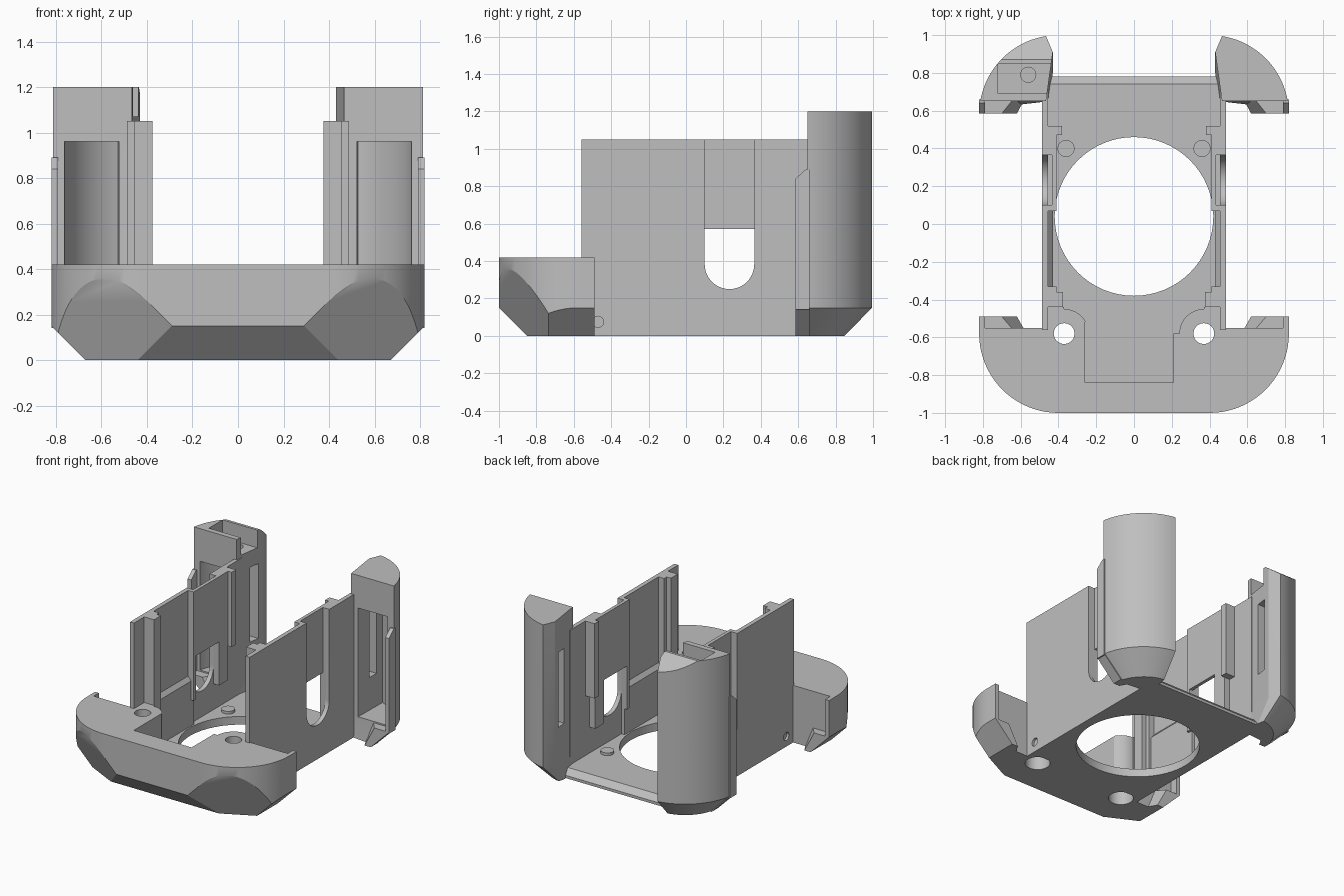
import bpy, bmesh, math
from mathutils import Vector

cube = bpy.data.objects.get("Cube")
if cube:
    bpy.data.objects.remove(cube, do_unlink=True)

GREY = (0.52, 0.52, 0.52, 1)
mat = bpy.data.materials.new("plain grey")
mat.use_nodes = True
mat.diffuse_color = GREY
mat.node_tree.nodes["Principled BSDF"].inputs["Base Color"].default_value = GREY
mat.node_tree.nodes["Principled BSDF"].inputs["Roughness"].default_value = 0.6


def arc(cx, cy, r, a0, a1, n=20):
    angles = [math.radians(a0 + (a1 - a0) * i / n) for i in range(n + 1)]
    return [(cx + r * math.cos(a), cy + r * math.sin(a)) for a in angles]


def circle(cx, cy, r, n=32):
    return arc(cx, cy, r, 0, 360, n)[:-1]


def rect(x0, x1, y0, y1):
    return [(x0, y0), (x1, y0), (x1, y1), (x0, y1)]


def loft(name, layers, side=1, axis="z", planes=()):
    """Stack outlines along an axis, mirror by side, then slice by planes."""
    bm = bmesh.new()
    rings = []
    for h, pts in layers:
        if axis == "z":
            co = [(side * a, b, h) for a, b in pts]
        else:
            co = [(side * h, a, b) for a, b in pts]
        rings.append([bm.verts.new(c) for c in co])
    n = len(rings[0])
    for low, high in zip(rings, rings[1:]):
        for i in range(n):
            j = (i + 1) % n
            bm.faces.new((low[i], low[j], high[j], high[i]))
    bm.faces.new(rings[0])
    bm.faces.new(rings[-1])
    for point, normal in planes:
        geom = bm.verts[:] + bm.edges[:] + bm.faces[:]
        res = bmesh.ops.bisect_plane(bm, geom=geom, dist=1e-5, plane_co=Vector(point),
                                     plane_no=Vector(normal), clear_outer=True)
        edges = [e for e in res["geom_cut"] if isinstance(e, bmesh.types.BMEdge)]
        bmesh.ops.edgenet_fill(bm, edges=edges)
    bmesh.ops.recalc_face_normals(bm, faces=bm.faces[:])
    mesh = bpy.data.meshes.new(name)
    bm.to_mesh(mesh)
    bm.free()
    mesh.materials.append(mat)
    obj = bpy.data.objects.new(name, mesh)
    bpy.context.collection.objects.link(obj)
    return obj


def activate(obj):
    bpy.ops.object.select_all(action="DESELECT")
    obj.select_set(True)
    bpy.context.view_layer.objects.active = obj


def cut(obj, layers, side=1, axis="z"):
    cutter = loft("cutter", layers, side, axis)
    cutter.hide_render = True
    mod = obj.modifiers.new("cut", "BOOLEAN")
    mod.operation = "DIFFERENCE"
    mod.solver = "EXACT"
    mod.object = cutter
    activate(obj)
    bpy.ops.object.modifier_apply(modifier=mod.name)
    bpy.data.objects.remove(cutter, do_unlink=True)


parts = []

# Base plate with a large round opening and a bevelled rear edge
plate = loft("base_plate", [(0, rect(-.47, .47, -.5, .78)), (.02, rect(-.47, .47, -.5, .78)),
                            (.06, rect(-.47, .47, -.5, .74))])
cut(plate, [(-.1, circle(0, .04, .42, 64)), (.2, circle(0, .04, .42, 64))])
parts.append(plate)

# Front bumper: rounded block, sliced underneath at front, sides and corners
half = arc(.40, -.58, .42, -90, 0) + [(.82, -.49), (.79, -.49), (.79, -.55),
                                      (.47, -.55), (.47, -.44)]
outline = half + [(-x, y) for x, y in reversed(half)]
slices = [((0, -.85, 0), (0, -1, -1))]
for s in (1, -1):
    slices += [((s * .67, 0, 0), (s, 0, -1)), ((s * .44, -.85, 0), (s, -2, -1))]
bumper = loft("front_bumper", [(0, outline), (.42, outline)], planes=slices)

# Open pocket behind the bumper, with rounded screw bosses either side
pocket = ([(-.26, -.84), (.21, -.84), (.21, -.58)]
          + arc(.37, -.58, .13, 180, 90, 8) + [(.37, -.4), (-.37, -.4)]
          + arc(-.37, -.58, .13, 90, 29, 8) + [(-.26, -.52)])
cut(bumper, [(.06, pocket), (.6, pocket)])
for s in (1, -1):
    cut(bumper, [(-.1, circle(.37, -.58, .055)), (.6, circle(.37, -.58, .055))], s)
    cut(bumper, [(-.1, circle(.37, -.58, .085)), (.12, circle(.37, -.58, .085))], s)
parts.append(bumper)

# Side wall outline with a tall round-bottomed slot
wall_profile = ([(-.56, 0), (.70, 0), (.70, 1.05), (.365, 1.05)]
                + arc(.2325, .3825, .1325, 0, -180) + [(.10, 1.05), (-.56, 1.05)])

for s, word in ((1, "left"), (-1, "right")):
    wall = loft(word + "_wall", [(.455, wall_profile), (.487, wall_profile)], s, "x")
    cut(wall, [(.4, circle(-.47, .075, .03, 16)), (.6, circle(-.47, .075, .03, 16))], s, "x")
    parts.append(wall)

    # Inner wall details: front post, ledge, recessed panel and its cheeks
    for name, box, z0, z1 in (
            ("front_post", rect(.375, .46, -.44, -.36), 0, 1.05),
            ("post_rib", rect(.41, .46, -.36, -.33), 0, 1.05),
            ("slot_panel", rect(.41, .435, .07, .40), .57, 1.05),
            ("slot_front_cheek", rect(.41, .46, .07, .10), .25, 1.05),
            ("slot_rear_cheek", rect(.41, .46, .365, .47), .25, 1.05),
            ("rear_tab", rect(.38, .46, .47, .52), .5, 1.05)):
        parts.append(loft(f"{word}_{name}", [(z0, box), (z1, box)], s))
    parts.append(loft(word + "_ledge", [(0, rect(.43, .46, -.36, .10)),
                                        (.39, rect(.43, .46, -.36, .10)),
                                        (.42, rect(.455, .46, -.36, .10))], s))
    parts.append(loft(word + "_pin", [(.05, circle(.36, .40, .045)),
                                      (.08, circle(.36, .40, .045))], s))

    # Rear tower: quarter-round column on a tapered foot
    foot = arc(.40, .58, .27, 9.6, 81) + [(.43, .80), (.45, .65)]
    body = arc(.40, .58, .42, 9.6, 81) + [(.43, .91), (.466, .65)]
    planes = [] if s == 1 else [((0, .87, 1.2), (0, .1, .13))]
    tower = loft(word + "_tower", [(0, foot), (.15, body), (1.2, body)], s, planes=planes)
    hollow = [(.52, .5), (.765, .5)] + arc(.40, .58, .37, 10, 70)
    cut(tower, [(.16, hollow), (.96, hollow)], s)
    cut(tower, [(.40, rect(.35, .6, .78, .86)), (.95, rect(.35, .6, .78, .86))], s)
    if s == -1:
        # Screw seat sunk into one tower top
        cut(tower, [(1.07, rect(.35, .72, .69, .85)), (1.3, rect(.35, .72, .69, .85))], s)
        cut(tower, [(1.0, circle(.56, .79, .04)), (1.1, circle(.56, .79, .04))], s)
    parts.append(tower)

    # Tower lip and the small steps under both hooks
    parts.append(loft(word + "_tower_lip", [(.14, rect(.79, .82, .585, .66)),
                                            (.84, rect(.79, .82, .585, .66)),
                                            (.89, rect(.79, .82, .64, .66))], s))
    for name, y0, y1 in (("tower_step", .66, .585), ("bumper_step", -.56, -.49)):
        low = [(.58, y0), (.62, y1), (.67, y1), (.67, y0)]
        high = [(.64, y0), (.70, y1), (.82, y1), (.82, y0)]
        parts.append(loft(f"{word}_{name}", [(0, low), (.15, high)], s))

for obj in parts:
    activate(obj)
    bpy.ops.object.shade_smooth_by_angle(angle=math.radians(25))
